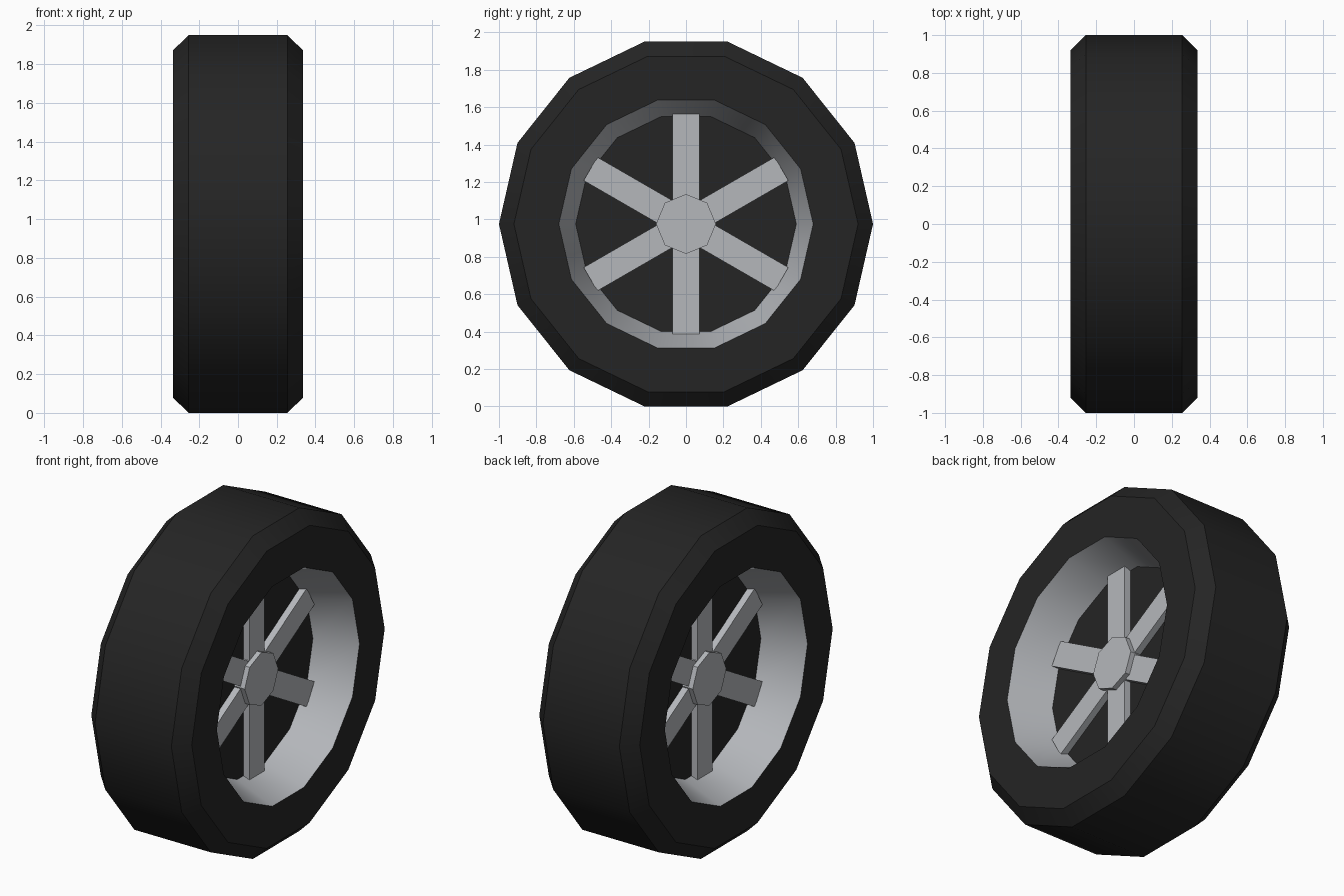
import bpy, bmesh, math
from mathutils import Matrix

if "Cube" in bpy.data.objects:
    bpy.data.objects.remove(bpy.data.objects["Cube"])

SIDES = 14
AXLE_Z = math.cos(math.pi / SIDES)   # flat of the tyre rests on the ground
DISC_X = 0.087                       # half thickness of the centre plate


def material(name, rgb):
    m = bpy.data.materials.new(name)
    m.diffuse_color = (*rgb, 1)
    m.use_nodes = True
    m.node_tree.nodes["Principled BSDF"].inputs["Base Color"].default_value = m.diffuse_color
    return m


rubber = material("black rubber", (0.018, 0.018, 0.018))
metal = material("silver metal", (0.46, 0.475, 0.50))


def finish(name, bm, mat):
    bm.transform(Matrix.Translation((0, 0, AXLE_Z)))
    mesh = bpy.data.meshes.new(name)
    bm.to_mesh(mesh)
    bm.free()
    mesh.materials.append(mat)
    ob = bpy.data.objects.new(name, mesh)
    bpy.context.collection.objects.link(ob)
    bpy.ops.object.select_all(action='DESELECT')
    ob.select_set(True)
    bpy.context.view_layer.objects.active = ob
    bpy.ops.object.shade_smooth_by_angle(angle=math.radians(30))
    return ob


def lathe(name, profile, mat, sides=SIDES, cap_start=False, cap_end=False):
    """Spin (x, radius) points around the x axle."""
    bm = bmesh.new()
    rings = []
    for x, r in profile:
        angles = [2 * math.pi * j / sides for j in range(sides)]
        rings.append([bm.verts.new((x, r * math.cos(a), r * math.sin(a))) for a in angles])
    for p, q in zip(rings, rings[1:]):
        for j in range(sides):
            k = (j + 1) % sides
            bm.faces.new((p[j], q[j], q[k], p[k]))
    if cap_start:
        bm.faces.new(rings[0])
    if cap_end:
        bm.faces.new(rings[-1][::-1])
    return finish(name, bm, mat)


# Tyre with chamfered shoulders
lathe("tyre", [(0.335, 0.68), (0.335, 0.92), (0.255, 1.0),
               (-0.255, 1.0), (-0.335, 0.92), (-0.335, 0.68)], rubber)

# Dark plate behind the spokes
lathe("centre_plate", [(DISC_X, 0.59), (-DISC_X, 0.59)], rubber,
      cap_start=True, cap_end=True)

# Tapered rim walls on both sides
lathe("rim_right", [(DISC_X, 0.59), (0.335, 0.68)], metal)
lathe("rim_left", [(-0.335, 0.68), (-DISC_X, 0.59)], metal)

for side, label in ((1, "right"), (-1, "left")):
    # Six flat spokes, three bars crossing at the axle
    for i in range(3):
        bm = bmesh.new()
        bmesh.ops.create_cube(bm, size=1)
        bm.transform(Matrix.Rotation(math.radians(60 * i), 4, 'X')
                     @ Matrix.Translation((side * (DISC_X + 0.02), 0, 0))
                     @ Matrix.Diagonal((0.04, 0.145, 1.18, 1)))
        finish(f"spoke_bar_{label}_{i + 1}", bm, metal)
    # Octagonal hub cap
    ends = sorted((side * DISC_X, side * 0.157), reverse=True)
    lathe(f"hub_{label}", [(x, 0.16) for x in ends], metal, sides=8,
          cap_start=True, cap_end=True)
